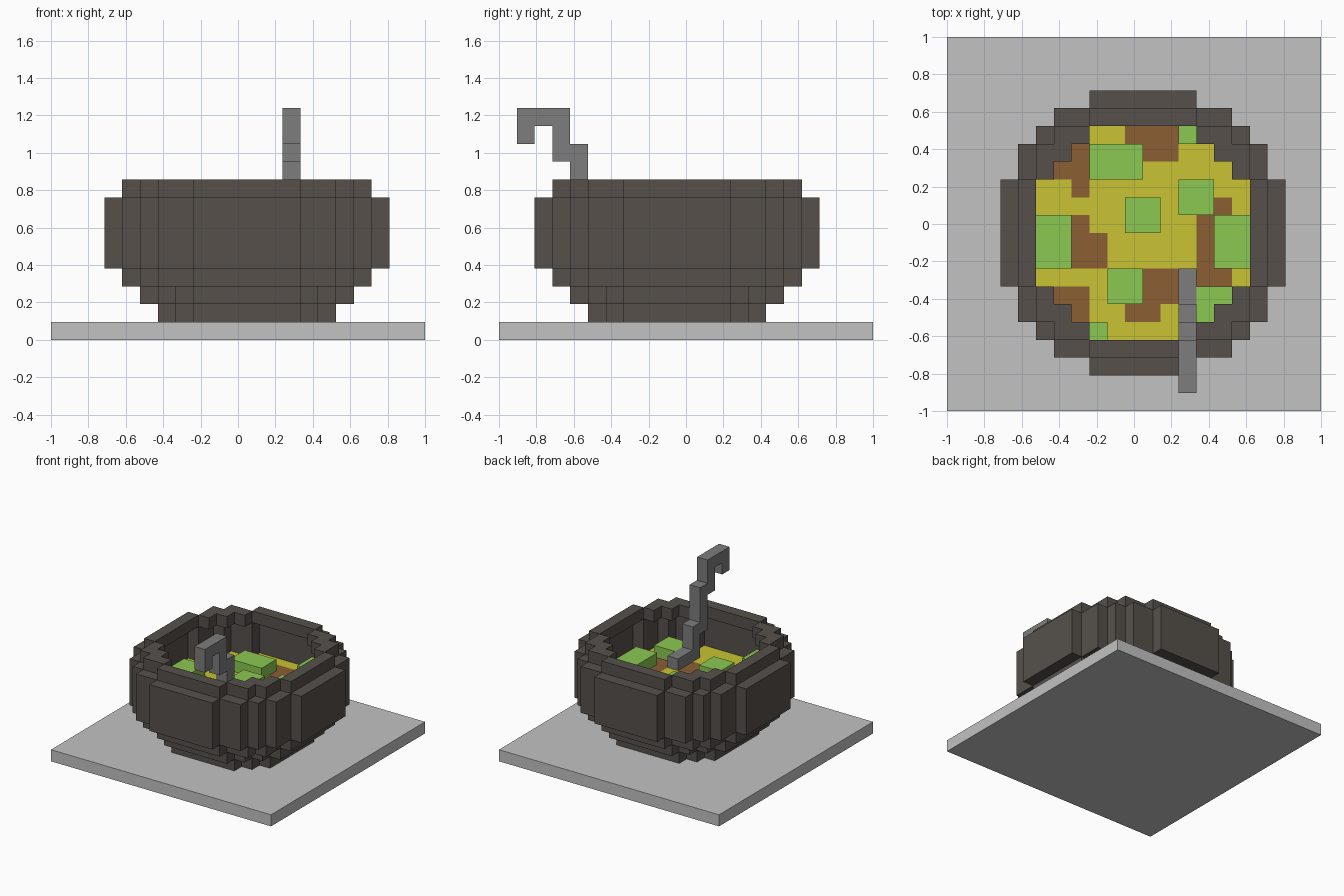
import bpy, bmesh
from mathutils import Vector
from itertools import product

if "Cube" in bpy.data.objects:
    bpy.data.objects.remove(bpy.data.objects["Cube"])

V = 2 / 21            # size of one block
CX, CY = 11, 10       # bowl centre in block units


def material(name, r, g, b):
    m = bpy.data.materials.new(name)
    m.diffuse_color = (r, g, b, 1)
    m.use_nodes = True
    m.node_tree.nodes["Principled BSDF"].inputs["Base Color"].default_value = m.diffuse_color
    return m


STONE = material("light_grey", 0.54, 0.54, 0.54)
IRON = material("dark_iron", 0.092, 0.081, 0.071)
STEEL = material("mid_grey", 0.205, 0.205, 0.205)
YELLOW = material("broth_yellow", 0.588, 0.552, 0.033)
BROWN = material("broth_brown", 0.258, 0.113, 0.034)
GREEN = material("leaf_green", 0.264, 0.578, 0.084)

# Half width of each row outward from the centre, by disc radius
DISC = {
    8: (8, 8, 8, 7, 7, 6, 5, 3),
    7: (7, 7, 7, 6, 6, 5, 3),
    6: (6, 6, 6, 5, 4, 3),
    5: (5, 5, 5, 4, 3),
}


def box(i0, i1, j0, j1, k0, k1):
    return set(product(range(i0, i1), range(j0, j1), range(k0, k1)))


def disc(radius, k0, k1):
    cells = set()
    for row, w in enumerate(DISC[radius]):
        for j in (CY + row, CY - 1 - row):
            cells |= box(CX - w, CX + w, j, j + 1, k0, k1)
    return cells


def build(name, cells, mats, pick=lambda c: 0):
    """Skin a set of blocks, keeping only the exposed faces."""
    bm = bmesh.new()
    verts = {}
    for c in sorted(cells):
        for axis, side in product(range(3), (0, 1)):
            n = list(c)
            n[axis] += 2 * side - 1
            if tuple(n) in cells:
                continue
            u, w = (axis + 1) % 3, (axis + 2) % 3
            loop = []
            for a, b in ((0, 0), (1, 0), (1, 1), (0, 1)):
                p = list(c)
                p[axis] += side
                p[u] += a
                p[w] += b
                p = tuple(p)
                if p not in verts:
                    verts[p] = bm.verts.new(Vector(p) * V - Vector((1, 1, 0)))
                loop.append(verts[p])
            f = bm.faces.new(loop if side else loop[::-1])
            f.material_index = pick(c)
    me = bpy.data.meshes.new(name)
    bm.to_mesh(me)
    bm.free()
    for m in mats:
        me.materials.append(m)
    ob = bpy.data.objects.new(name, me)
    bpy.context.collection.objects.link(ob)
    return ob


# Square base slab
bpy.ops.mesh.primitive_cube_add(size=1, location=(0, 0, V / 2))
base = bpy.context.object
base.name = "base_slab"
base.scale = (2, 2, V)
base.data.materials.append(STONE)

# Round pot: stepped floor, thin wall, inset rim
pot = disc(5, 1, 2) | disc(6, 2, 3) | disc(7, 3, 4)
pot |= disc(8, 4, 8) - disc(7, 4, 8)
pot |= disc(7, 8, 9) - disc(6, 8, 9)
build("pot", pot, [IRON])

# Broth with flush brown patches (x0, x1, y0, y1 in blocks)
patches = [
    (10, 13, 14, 16), (7, 8, 12, 15), (6, 7, 13, 14), (7, 8, 8, 11),
    (8, 9, 8, 10), (15, 16, 11, 12), (14, 15, 7, 11), (15, 16, 7, 8),
    (11, 13, 6, 8), (10, 12, 5, 6), (6, 8, 6, 7), (7, 8, 5, 6),
]


def is_brown(c):
    return int(any(a <= c[0] < b and d <= c[1] < e for a, b, d, e in patches))


build("broth", disc(7, 4, 5), [YELLOW, BROWN], is_brown)

# Floating green chunks
chunks = [
    (8, 11, 13, 15), (13, 15, 15, 17), (13, 15, 11, 13), (10, 12, 10, 12),
    (5, 7, 8, 11), (15, 17, 8, 11), (9, 11, 6, 8), (14, 16, 5, 7), (7, 9, 3, 5),
]
inside = disc(7, 5, 6)
for n, c in enumerate(chunks, 1):
    build(f"green_chunk_{n}", box(*c, 5, 6) & inside, [GREEN])

# Ladle: stepped handle with a hooked end (y0, y1, z0, z1 in blocks)
ladle = set()
for seg in ((6, 8, 5, 6), (5, 6, 5, 8), (4, 5, 7, 11), (3, 4, 10, 13),
            (1, 3, 12, 13), (1, 2, 11, 12)):
    ladle |= box(13, 14, *seg)
build("ladle", ladle, [STEEL])
